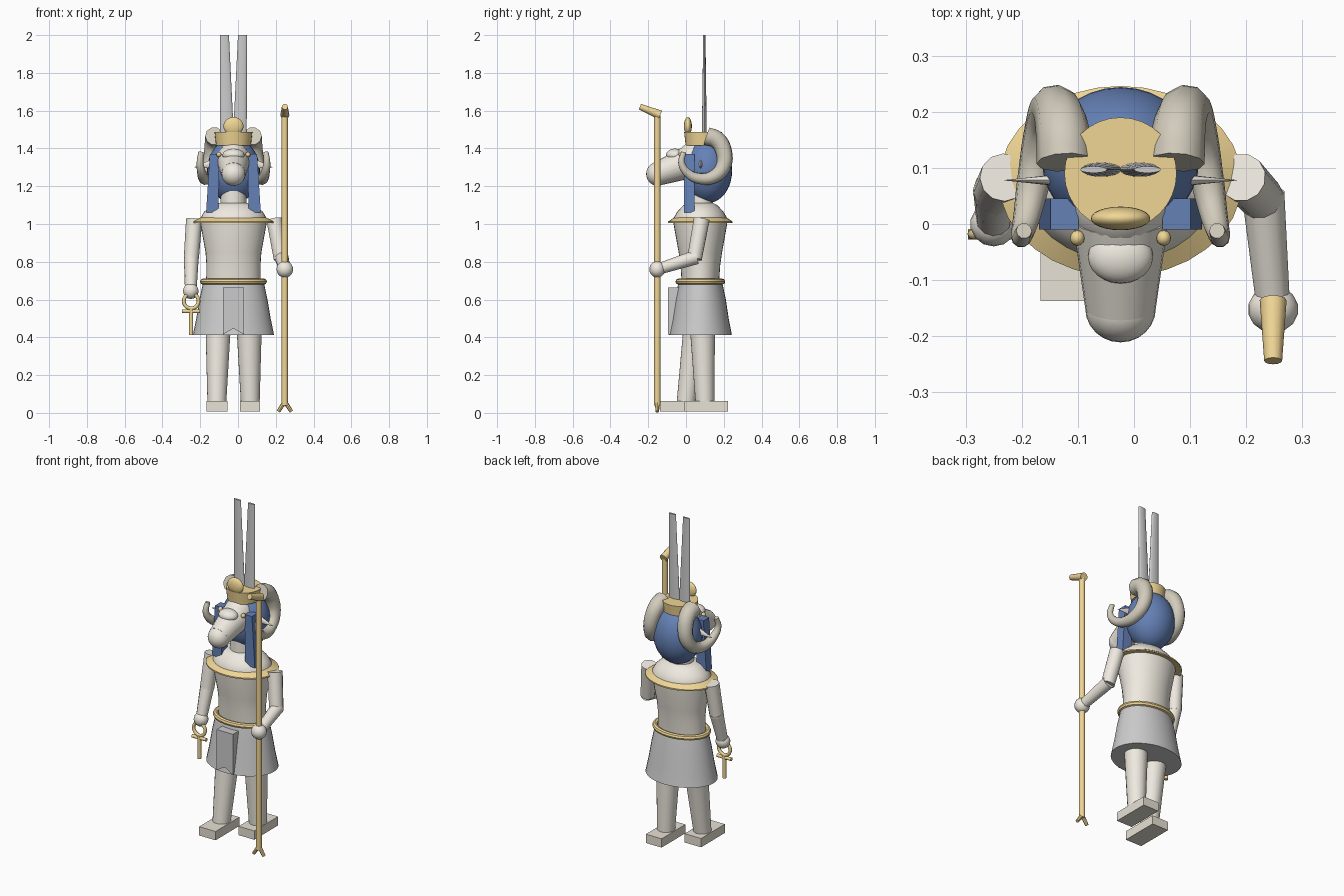
import bpy, bmesh, math
from mathutils import Vector, Matrix

if "Cube" in bpy.data.objects:
    bpy.data.objects.remove(bpy.data.objects["Cube"])

CX, CY = -0.024, 0.076          # body axis


def mat(name, rgb):
    m = bpy.data.materials.new(name)
    m.diffuse_color = (*rgb, 1)
    m.use_nodes = True
    m.node_tree.nodes["Principled BSDF"].inputs["Base Color"].default_value = m.diffuse_color
    return m


SKIN = mat("ivory", (0.86, 0.82, 0.74))
GOLD = mat("gold", (0.87, 0.67, 0.30))
BLUE = mat("blue", (0.13, 0.22, 0.47))
HORN = mat("horn", (0.64, 0.60, 0.50))
FOOT = mat("sandal", (0.80, 0.76, 0.66))


def finish(name, bm, material=None, angle=40):
    bmesh.ops.recalc_face_normals(bm, faces=bm.faces)
    me = bpy.data.meshes.new(name)
    bm.to_mesh(me)
    bm.free()
    for p in me.polygons:
        p.use_smooth = True
    me.set_sharp_from_angle(angle=math.radians(angle))
    ob = bpy.data.objects.new(name, me)
    bpy.context.collection.objects.link(ob)
    if material:
        me.materials.append(material)
    return ob


def lathe(name, rings, material=None, center=(CX, CY), n=32, loop=False):
    """Stack of elliptical rings (rx, ry, z), capped or closed into a loop."""
    bm = bmesh.new()
    rows = []
    for rx, ry, z in rings:
        rows.append([bm.verts.new((center[0] + rx * math.cos(2 * math.pi * i / n),
                                   center[1] + ry * math.sin(2 * math.pi * i / n), z))
                     for i in range(n)])
    pairs = list(zip(rows, rows[1:])) + ([(rows[-1], rows[0])] if loop else [])
    for a, b in pairs:
        for i in range(n):
            j = (i + 1) % n
            bm.faces.new((a[i], a[j], b[j], b[i]))
    if not loop:
        bm.faces.new(rows[0])
        bm.faces.new(rows[-1])
    return finish(name, bm, material)


def limb(name, a, b, r1, r2, material=None, n=16, squash=None):
    """Tapered cylinder from a to b."""
    a, b = Vector(a), Vector(b)
    d = b - a
    m = Matrix.Translation((a + b) / 2)
    if squash:
        m = m @ Matrix.Diagonal((*squash, 1))
    m = m @ d.to_track_quat('Z', 'Y').to_matrix().to_4x4()
    bm = bmesh.new()
    bmesh.ops.create_cone(bm, cap_ends=True, segments=n, radius1=r1, radius2=r2,
                          depth=d.length, matrix=m)
    return finish(name, bm, material)


def ball(name, c, r, material=None, u=24, v=14):
    bm = bmesh.new()
    bmesh.ops.create_uvsphere(bm, u_segments=u, v_segments=v, radius=1,
                              matrix=Matrix.Translation(c) @ Matrix.Diagonal((*r, 1)))
    return finish(name, bm, material)


def box(name, lo, hi, material=None):
    lo, hi = Vector(lo), Vector(hi)
    bm = bmesh.new()
    bmesh.ops.create_cube(bm, size=1, matrix=Matrix.Translation((lo + hi) / 2)
                          @ Matrix.Diagonal((*(hi - lo), 1)))
    return finish(name, bm, material)


def prism(name, outline, y0, y1, material=None):
    """Outline in x, z extruded along y."""
    bm = bmesh.new()
    f = bm.faces.new([bm.verts.new((x, y0, z)) for x, z in outline])
    g = bmesh.ops.extrude_face_region(bm, geom=[f])["geom"]
    bmesh.ops.translate(bm, vec=(0, y1 - y0, 0),
                        verts=[v for v in g if isinstance(v, bmesh.types.BMVert)])
    return finish(name, bm, material)


# feet and legs, one striding forward
box("front_foot", (-0.167, -0.137, 0.008), (-0.056, 0.093, 0.062), FOOT)
box("rear_foot", (0.01, -0.008, 0.008), (0.116, 0.222, 0.062), FOOT)
limb("front_leg", (-0.112, 0.0, 0.05), (-0.104, 0.062, 0.52), 0.05, 0.07, SKIN, 20)
limb("rear_leg", (0.065, 0.1, 0.05), (0.058, 0.085, 0.52), 0.05, 0.07, SKIN, 20)

# kilt, apron and belt
lathe("kilt", [(0.215, 0.167, 0.412), (0.197, 0.15, 0.5), (0.18, 0.135, 0.6),
               (0.16, 0.115, 0.695)])
prism("apron", [(CX - 0.056, 0.415), (CX, 0.447), (CX + 0.056, 0.415),
                (CX + 0.056, 0.663), (CX - 0.056, 0.663)], -0.094, -0.035)
lathe("belt", [(0.161 + 0.016 * math.cos(t), 0.116 + 0.016 * math.sin(0) + 0.016 * math.cos(t),
                0.695 + 0.016 * math.sin(t))
               for t in [math.pi * k / 4 for k in range(8)]], GOLD, loop=True)

# torso, shoulders, collar and neck
lathe("torso", [(0.145, 0.098, 0.68), (0.143, 0.105, 0.78), (0.148, 0.115, 0.85),
                (0.175, 0.142, 1.0), (0.176, 0.143, 1.03), (0.155, 0.122, 1.065),
                (0.115, 0.09, 1.1), (0.07, 0.065, 1.112)], SKIN)
lathe("collar", [(0.162, 0.13, 1.04), (0.217, 0.17, 1.013), (0.217, 0.17, 1.005),
                 (0.162, 0.13, 1.012)], GOLD, loop=True)
lathe("neck", [(0.07, 0.068, 1.08), (0.064, 0.064, 1.24)], SKIN)

# arms and hands
limb("left_upper_arm", (0.192, 0.083, 1.025), (0.228, 0.045, 0.815), 0.043, 0.04, SKIN, 12)
limb("left_forearm", (0.23, 0.055, 0.825), (0.248, -0.145, 0.762), 0.038, 0.03, SKIN, 12)
ball("left_hand", (0.248, -0.152, 0.76), (0.045, 0.042, 0.044), SKIN, 14, 10)
limb("right_upper_arm", (-0.232, 0.083, 1.025), (-0.247, 0.055, 0.82), 0.043, 0.04, SKIN, 12)
limb("right_forearm", (-0.247, 0.06, 0.84), (-0.25, 0.003, 0.65), 0.04, 0.031, SKIN, 12)
ball("right_hand", (-0.25, 0.0, 0.645), (0.042, 0.04, 0.042), SKIN, 14, 10)

# looped cross held in the right hand
AX, AY = -0.248, -0.018
bpy.ops.mesh.primitive_torus_add(major_radius=0.039, minor_radius=0.01, major_segments=24,
                                 minor_segments=8, location=(AX, AY, 0.592),
                                 rotation=(math.pi / 2, 0, 0))
ring = bpy.context.object
ring.name = "cross_loop"
ring.data.materials.append(GOLD)
bpy.ops.object.shade_smooth()
limb("cross_bar", (AX - 0.048, AY, 0.538), (AX + 0.048, AY, 0.538), 0.01, 0.01, GOLD, 10)
limb("cross_stem", (AX, AY, 0.412), (AX, AY, 0.555), 0.011, 0.011, GOLD, 10)

# staff with slanted head and forked foot
SX, SY = 0.248, -0.152
limb("staff_shaft", (SX, SY, 0.04), (SX, SY, 1.575), 0.017, 0.017, GOLD, 12)
limb("staff_head", (SX, -0.136, 1.577), (SX, -0.244, 1.621), 0.024, 0.016, GOLD, 12)
for s in (-1, 1):
    limb("staff_prong", (SX, SY, 0.06), (SX + s * 0.035, SY, 0.007), 0.012, 0.01, GOLD, 8)

# headdress
ball("wig", (CX, 0.113, 1.282), (0.14, 0.131, 0.172), BLUE, 32, 20)

# head with long muzzle
ball("skull", (CX, 0.045, 1.325), (0.09, 0.1, 0.11), SKIN)
limb("muzzle", (CX, 0.01, 1.325), (CX, -0.15, 1.266), 0.086, 0.063, SKIN, 20)
ball("nose", (CX, -0.15, 1.265), (0.063, 0.061, 0.063), SKIN)
ball("brow", (CX, -0.058, 1.365), (0.058, 0.048, 0.034), SKIN)

# crown band and disc
lathe("crown", [(0.092, 0.092, 1.415), (0.1, 0.1, 1.488)], GOLD, (CX, 0.09))
ball("crown_disc", (CX, 0.01, 1.518), (0.053, 0.021, 0.048), GOLD)

# horn path: side offset, y, z, radius
HORN_PATH = [(0.1, 0.11, 1.465, 0.05), (0.103, 0.162, 1.447, 0.048),
             (0.112, 0.2, 1.385, 0.044), (0.125, 0.198, 1.305, 0.04),
             (0.14, 0.15, 1.252, 0.035), (0.155, 0.075, 1.24, 0.03),
             (0.168, 0.008, 1.27, 0.024), (0.177, -0.024, 1.325, 0.018),
             (0.172, -0.012, 1.38, 0.014)]

for s, side in ((-1, "right"), (1, "left")):
    # lappet hanging in front of the shoulder
    prism(side + "_lappet", [(CX + s * 0.08, 1.06), (CX + s * 0.145, 1.06),
                             (CX + s * 0.125, 1.37), (CX + s * 0.075, 1.37)],
          -0.01, 0.045, BLUE)
    ball(side + "_eye", (CX + s * 0.077, -0.025, 1.368), (0.013, 0.014, 0.014), GOLD, 12, 8)
    limb(side + "_ear", (CX + s * 0.1, 0.078, 1.32), (CX + s * 0.207, 0.078, 1.3),
         0.028, 0.001, SKIN, 12, (1, 0.42, 1))
    # curled horn
    cu = bpy.data.curves.new(side + "_horn", 'CURVE')
    cu.dimensions = '3D'
    cu.bevel_depth = 1
    cu.bevel_resolution = 3
    cu.resolution_u = 4
    cu.use_fill_caps = True
    sp = cu.splines.new('BEZIER')
    sp.bezier_points.add(len(HORN_PATH) - 1)
    for p, (x, y, z, r) in zip(sp.bezier_points, HORN_PATH):
        p.co = (CX + s * x, y, z)
        p.radius = r
        p.handle_left_type = p.handle_right_type = 'AUTO'
    cu.materials.append(HORN)
    bpy.context.collection.objects.link(bpy.data.objects.new(side + "_horn", cu))
    # tall plume, lens-shaped in section and leaning outwards
    plume = lathe(side + "_plume", [(0.036, 0.013, 1.47), (0.024, 0.006, 2.0)],
                  None, (CX + s * 0.034, 0.097), 16)
    for v in plume.data.vertices:
        if v.co.z > 1.9:
            v.co.x += s * 0.014
